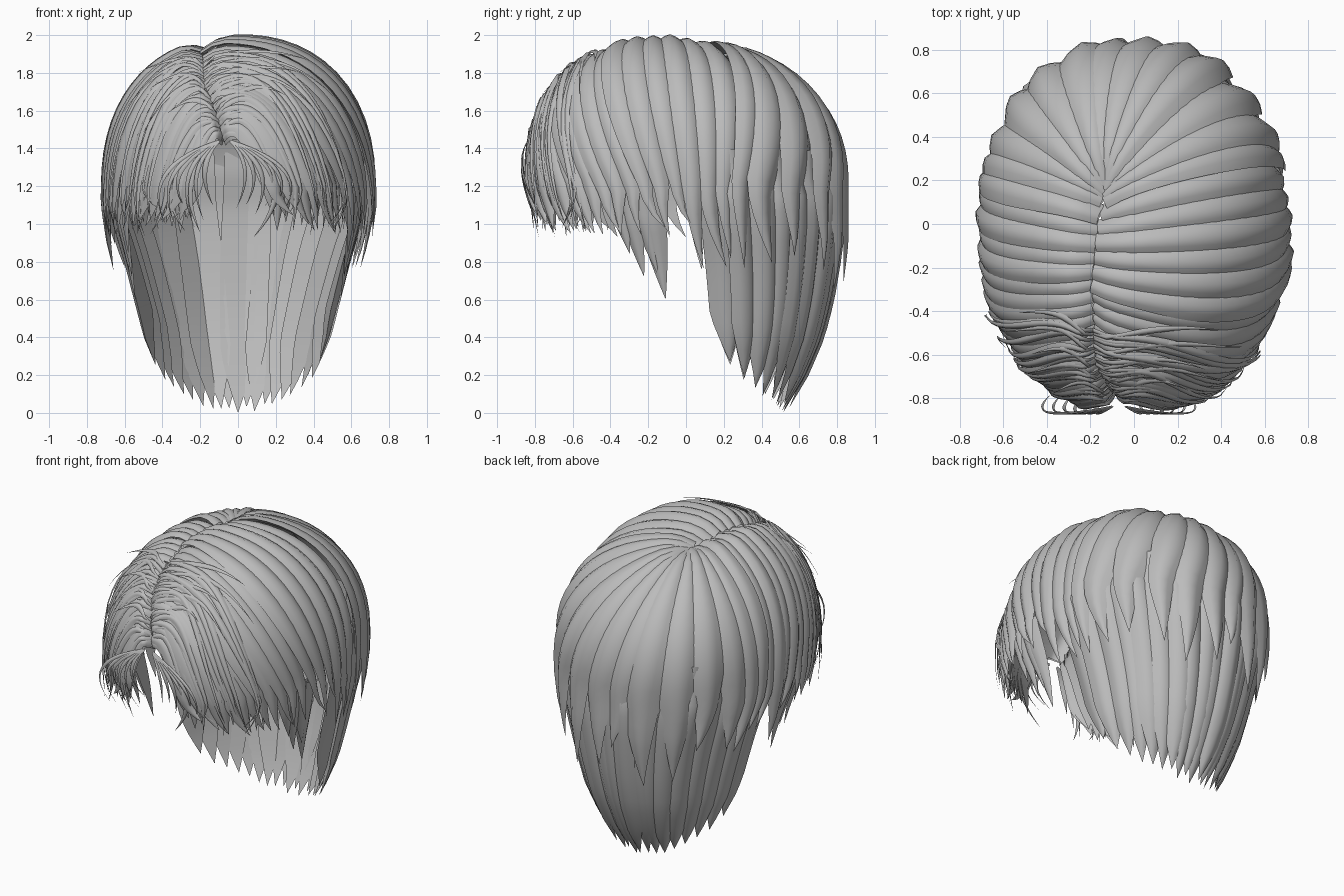
import bpy, bmesh, math, random
from mathutils import Vector

if "Cube" in bpy.data.objects:
    bpy.data.objects.remove(bpy.data.objects["Cube"])

random.seed(4)
RX, RY, RZ, ZC = 0.72, 0.86, 0.79, 1.2      # dome radii and height of its widest ring
U = random.uniform

hair = bpy.data.materials.new("hair_grey")
hair.diffuse_color = (0.5, 0.5, 0.5, 1)
hair.use_nodes = True
hair.node_tree.nodes["Principled BSDF"].inputs["Base Color"].default_value = hair.diffuse_color


def interp(table, v):
    for (a, p), (b, q) in zip(table, table[1:]):
        if v <= b:
            return p + (q - p) * max(0, (v - a) / (b - a))
    return table[-1][1]


# narrowing of the hair below the widest ring, sideways and front to back
FX = [(0, .47), (.2, .62), (.4, .73), (.6, .8), (.8, .87), (1, .95), (1.2, 1)]
FY = [(0, .63), (.2, .77), (.4, .87), (.6, .93), (.8, .97), (1, 1), (1.2, 1)]
# parting line seen from above: (t, x) and (t, y)
PX = [(0, -.09), (.12, -.13), (.25, -.19), (.6, -.21), (.85, -.18), (1, -.14)]
PY = [(0, -.825), (.12, -.77), (.25, -.66), (.6, -.3), (.85, 0), (1, .2)]


def shell(u):
    k = sum(abs(c) ** 2.25 for c in u) ** (-1 / 2.25)
    # dome stands slightly higher in front than behind
    return Vector((u.x * RX * k, u.y * RY * k, u.z * k * (RZ - .06 * u.y * k) + ZC))


def part_dir(t):
    x, y = interp(PX, t) / RX, interp(PY, t) / RY
    z = max(0, 1 - abs(x) ** 2.25 - abs(y) ** 2.25) ** (1 / 2.25)
    return Vector((x, y, z)).normalized()


def rim_dir(deg):
    a = math.radians(deg)
    return Vector((math.sin(a), -math.cos(a), 0))


def drop(deg, z, shift=0.0):
    p = shell(rim_dir(deg))
    p = Vector((p.x * interp(FX, z + shift), p.y * interp(FY, z + shift), z))
    if p.y < -.3:                               # fringe falls back towards the face
        p.y *= 1 - .3 * max(0, ZC - z) * min(1, (-.3 - p.y) / .4)
    return p


def normal(p):
    return Vector((p.x / RX ** 2, p.y / RY ** 2, max(0, p.z - ZC) / RZ ** 2)).normalized()


def over_path(u0, deg, tip, arch=0, n=20, swing=0):
    """Path from the parting over the dome, then down to the tip height."""
    u1 = rim_dir(deg)
    ang = u0.angle(u1)
    l1, l2 = ang * 0.8, ZC - tip
    pts = []
    for i in range(n + 1):
        d = i / n * (l1 + l2)
        if d < l1:
            s = d / l1
            u = (u0 * math.sin((1 - s) * ang) + u1 * math.sin(s * ang)) / math.sin(ang)
            u.z += arch * min(1, ang) * math.sin(math.pi * s)
            pts.append(shell(u.normalized()))
        else:
            e = (d - l1) / l2
            pts.append(drop(deg + swing * e * e, ZC - (d - l1), .1))
    return pts


def add_lock(bm, pts, w0, w, lift=0, flick=0, tilt=0, taper=.62, dip=.05):
    """Closed, ridged lock along pts that narrows to a point."""
    n, cols = len(pts) - 1, (-1, -.5, 0, .5, 1)
    rows = []
    for i, p in enumerate(pts):
        s = i / n
        t = (pts[min(i + 1, n)] - pts[max(i - 1, 0)]).normalized()
        nor = normal(p)
        side = t.cross(nor).normalized()
        g = min(1, s / .45)
        h = w0 + (w - w0) * g * g * (3 - 2 * g)
        if s > taper:
            h *= 1 - ((s - taper) / (1 - taper)) ** 1.4
        c = p + nor * (lift + flick * s ** 4 - dip * max(0, 1 - s / .12) ** 2)
        if i == n:
            rows.append([bm.verts.new(c)])
        else:
            rows.append([bm.verts.new(c + side * h * .5 * k
                                      + nor * h * (tilt * k - .27 * abs(k) ** 1.5)) for k in cols])
    for a, b in zip(rows, rows[1:]):
        for j in range(5):
            m = (j + 1) % 5
            if len(b) == 1:
                bm.faces.new((a[j], a[m], b[0]))
            else:
                bm.faces.new((a[j], a[m], b[m], b[j]))


def finish(bm, name):
    bmesh.ops.recalc_face_normals(bm, faces=bm.faces)
    me = bpy.data.meshes.new(name)
    bm.to_mesh(me)
    bm.free()
    me.materials.append(hair)
    ob = bpy.data.objects.new(name, me)
    bpy.context.collection.objects.link(ob)
    for f in me.polygons:
        f.use_smooth = True
    me.set_sharp_from_angle(angle=math.radians(50))


# Side locks from the parting, fine in front and broad and swept towards the back
for name, sg, first in (("right_side_locks", 1, 14), ("left_side_locks", -1, 19)):
    bm = bmesh.new()
    n = 22
    for i in range(n):
        t = (i / n) ** 1.3
        gap = 1.45 * (((i + 1) / n) ** 1.3 - t) + .015
        deg = sg * (first + (116 - first) * t)
        tip = .93 + U(0, .06) + .1 * max(0, .2 - t) / .2
        if abs(deg) > 90:
            tip = U(.74, .92)
        add_lock(bm, over_path(part_dir(t), deg, tip, .32 * (1 - t), swing=sg * U(1, 8)),
                 .05 + .05 * t, 1.5 * gap + .035, lift=U(-.012, .012), flick=U(-.02, .02),
                 tilt=sg * U(.08, .2), taper=.64 - .1 * t)
    # thin under layer closing the fringe
    for i in range(10):
        t = .4 * i / 10
        add_lock(bm, over_path(part_dir(t), sg * (first + 4 + 95 * t), U(.95, 1.06), .3 * (1 - t)),
                 .06, .1, lift=-.03)
    finish(bm, name)

# Crown locks fanning from the whorl over the back
bm = bmesh.new()
for i in range(10):
    deg = 118 + 124 * i / 9 + U(-2, 2)
    root = part_dir(1 - .06 * abs(deg - 180) / 80)
    add_lock(bm, over_path(root, deg, U(.6, .85), swing=U(-4, 4)),
             .07, U(.24, .3), lift=U(-.012, .012), tilt=(-.08, .08)[deg < 180] + U(-.06, .06),
             taper=.52)
finish(bm, "crown_locks")

# Long nape locks hanging below the crown layer
bm = bmesh.new()
n = 19
for i in range(n):
    k = 2 * i / (n - 1) - 1
    tip = .24 * abs(k) ** 2.8 + U(0, .035) * (i != n // 2)
    pts = []
    for j in range(17):
        s = j / 16
        z = 1.4 + (tip - 1.4) * s
        deg = 180 + k * (82 - 12 * s)
        p = drop(deg, min(z, ZC))
        if z > ZC:
            p = Vector((p.x * .97, p.y * .97, z))
        pts.append(p)
    add_lock(bm, pts, .14, U(.16, .19), lift=-.02 + U(-.012, .012),
             tilt=U(-.14, .14), taper=.74, dip=0)
finish(bm, "nape_locks")

# Pointed sideburn locks in front of each ear
bm = bmesh.new()
for sg in (-1, 1):
    for deg, tip, w in ((66, .84, .1), (71, .72, .12), (79, .6, .15), (76, .74, .13)):
        pts = [drop(sg * (deg - 4 + 7 * j / 12), ZC - (ZC - tip) * j / 12) for j in range(13)]
        add_lock(bm, pts, w, w, lift=-.03, taper=.3, dip=0)
finish(bm, "sideburn_locks")

# Thin fringe strands laid over the front, some flicking outwards
bm = bmesh.new()
for sg, first in ((1, 13), (-1, 18)):
    for i in range(15):
        t = .42 * (i + U(0, 1)) / 15
        deg = sg * (first + 95 * t + U(-2, 8))
        add_lock(bm, over_path(part_dir(t), deg, U(.92, 1.08), U(.25, .45), swing=sg * U(-10, 8)),
                 .025, U(.035, .055), lift=U(.008, .022), flick=U(-.03, .035), taper=.4)
    # Loose strays lifting off the head
    for i in range(5):
        t = .1 + .07 * i
        pts = over_path(part_dir(t), sg * (38 + 8 * i), 1.1, .45)[:12 + i % 2 * 3]
        add_lock(bm, pts, .02, .035, lift=.012, flick=U(.03, .07), taper=.4)
    # Curling wisps beside the face opening
    for i in range(6):
        x = -.07 + sg * .03
        a = Vector((x, -.84, 1.44))
        m = Vector((x + sg * (.14 + .06 * i), -.93, 1.3))
        b = Vector((x + sg * (.03 + .05 * i), -.78, U(.98, 1.1)))
        pts = [a * (1 - s) ** 2 + m * 2 * s * (1 - s) + b * s * s for s in (j / 14 for j in range(15))]
        add_lock(bm, pts, .015, U(.02, .032), taper=.4, dip=0)
finish(bm, "fringe_strands")
